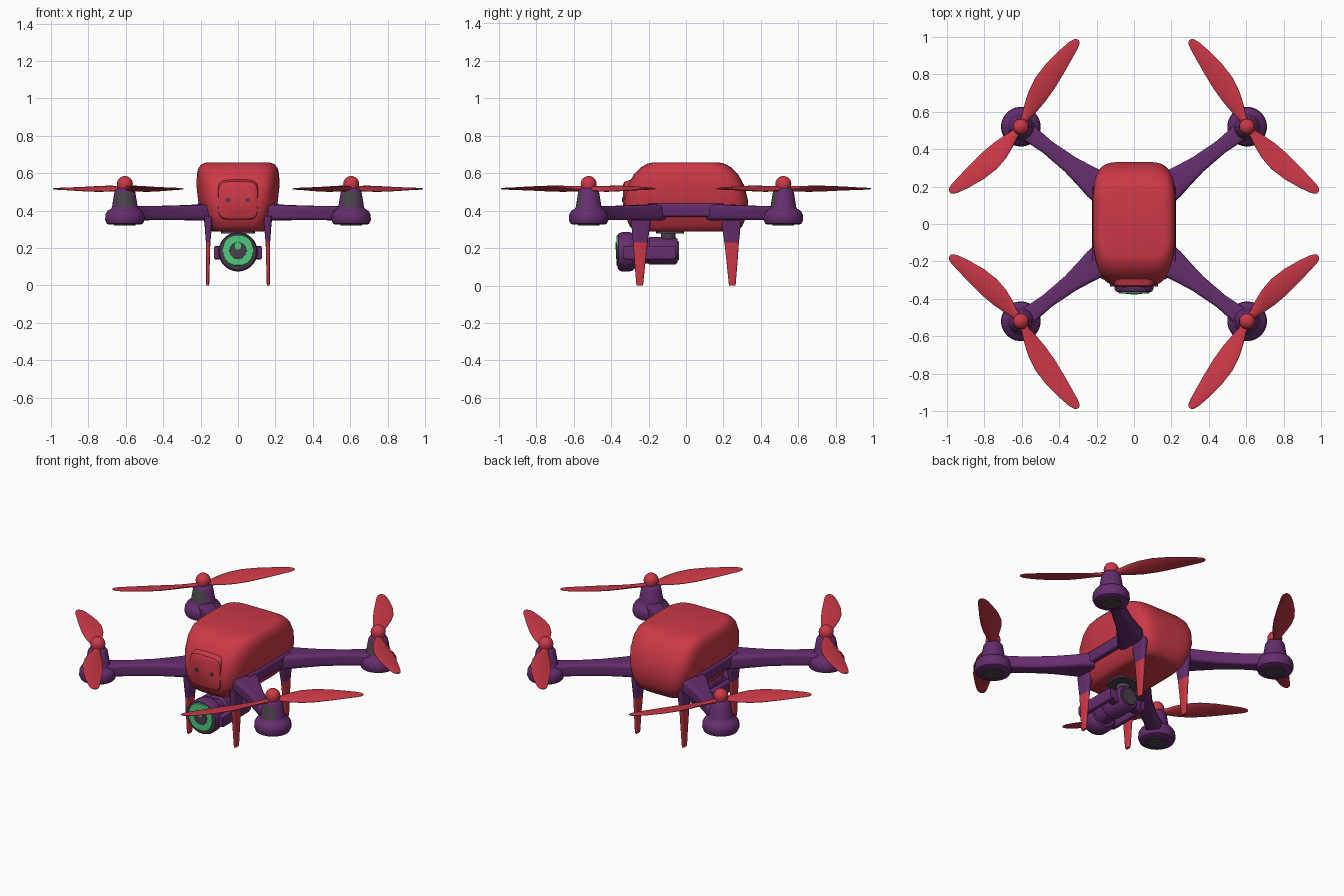
import bpy, bmesh, math
from mathutils import Vector as V

if "Cube" in bpy.data.objects:
    bpy.data.objects.remove(bpy.data.objects["Cube"])


def material(name, rgb):
    m = bpy.data.materials.new(name)
    m.diffuse_color = (*rgb, 1)
    m.use_nodes = True
    m.node_tree.nodes["Principled BSDF"].inputs["Base Color"].default_value = m.diffuse_color
    return m


RED = material("red shell", (0.60, 0.040, 0.062))
PURPLE = material("purple frame", (0.13, 0.026, 0.155))
GREY = material("dark grey", (0.068, 0.052, 0.068))
GREEN = material("green lens", (0.08, 0.58, 0.20))
X, Y, Z = V((1, 0, 0)), V((0, 1, 0)), V((0, 0, 1))


def ring(c, u, v, e=2.0, n=32):
    """Superellipse loop around c with half-axes u and v; e=2 is a circle, larger is boxier."""
    pts = []
    for i in range(n):
        a = 2 * math.pi * (i + 0.5) / n
        co, si = math.cos(a), math.sin(a)
        pts.append(V(c) + u * math.copysign(abs(co) ** (2 / e), co)
                   + v * math.copysign(abs(si) ** (2 / e), si))
    return pts


def loft(name, rings, mats, rule=None, sx=1, sy=1, angle=40):
    """Skin a list of loops, cap both ends, and mirror by the signs sx, sy."""
    bm = bmesh.new()
    loops = [[bm.verts.new((p.x * sx, p.y * sy, p.z)) for p in r] for r in rings]
    n = len(loops[0])
    for a, b in zip(loops, loops[1:]):
        for i in range(n):
            j = (i + 1) % n
            bm.faces.new((a[i], a[j], b[j], b[i]))
    bm.faces.new(loops[0])
    bm.faces.new(loops[-1])
    bmesh.ops.recalc_face_normals(bm, faces=bm.faces)
    if rule:
        for f in bm.faces:
            f.material_index = rule(f.calc_center_median(), f.normal)
    me = bpy.data.meshes.new(name)
    bm.to_mesh(me)
    bm.free()
    for m in mats:
        me.materials.append(m)
    me.shade_smooth()
    me.set_sharp_from_angle(angle=math.radians(angle))
    ob = bpy.data.objects.new(name, me)
    bpy.context.collection.objects.link(ob)
    return ob


def turned_z(x, y, profile, n=32):
    return [ring((x, y, z), X * r, Y * r, 2, n) for z, r in profile]


def turned_y(x, z, profile, e=2, n=32):
    return [ring((x, y, z), X * r, Z * r, e, n) for y, r in profile]


# body shell: stacked rounded rectangles, slightly narrower at the nose
levels = [(0.288, 0.135, 0.255), (0.295, 0.150, 0.275), (0.315, 0.168, 0.300),
          (0.37, 0.195, 0.324), (0.45, 0.213, 0.332), (0.53, 0.222, 0.313),
          (0.595, 0.220, 0.278), (0.63, 0.211, 0.242), (0.65, 0.193, 0.207),
          (0.657, 0.170, 0.180)]
shell = [ring((0, 0, z), X * hx, Y * hy, 5, 64) for z, hx, hy in levels]
for r in shell:
    for p in r:
        p.x *= 1 - 0.13 * max(0, (-p.y - 0.1) / 0.23)
loft("body_shell", shell, [RED], angle=60)

# raised nose panel with two sensor dots
loft("nose_panel", [ring((0, y, 0.455), X * w, Z * h, 5) for y, w, h in
                    ((-0.28, 0.115, 0.115), (-0.328, 0.105, 0.10), (-0.337, 0.092, 0.085))], [RED])
for s in (-1, 1):
    loft("nose_sensor", turned_y(s * 0.052, 0.457, ((-0.335, 0.012), (-0.341, 0.012)), n=16), [GREY])

# side rails joining the arm roots
for s in (-1, 1):
    loft("side_rail", [ring((0.19, y, 0.403), X * 0.034, Z * 0.036, 5)
                       for y in (-0.2, 0, 0.2)], [PURPLE], sx=s)

MX, MY = 0.605, 0.52
root, hub = V((0.2, 0.21, 0.39)), V((MX, MY, 0.385))
axis = (hub - root).normalized()
side = axis.cross(Z).normalized()
blades = [V((0.30, 0.985, 0)) - V((MX, MY, 0)), V((0.985, 0.17, 0)) - V((MX, MY, 0))]

for sx in (-1, 1):
    for sy in (-1, 1):
        tag = ("front" if sy < 0 else "back") + ("_left" if sx < 0 else "_right")

        # arm
        arm = [(-0.12, 0.085, 0.043), (0.0, 0.080, 0.043), (0.14, 0.066, 0.041), (0.35, 0.048, 0.039),
               (0.65, 0.039, 0.038), (0.85, 0.046, 0.038), (1.0, 0.06, 0.036)]
        loft(tag + "_arm", [ring(root.lerp(hub, t), side * w, Z * h, 5) for t, w, h in arm],
             [PURPLE], sx=sx, sy=sy)

        # motor pod: flared foot and tapered can, grey where it faces the front
        pod = ((0.325, 0.085), (0.331, 0.098), (0.35, 0.106), (0.38, 0.104), (0.40, 0.092),
               (0.41, 0.074), (0.42, 0.069), (0.50, 0.056), (0.515, 0.046), (0.525, 0.03))
        loft(tag + "_motor", turned_z(MX, MY, pod), [PURPLE, GREY],
             lambda c, n: int(0.415 < c.z < 0.505 and n.y < -0.62), sx, sy)
        loft(tag + "_motor_cap", turned_z(MX, MY, ((0.320, 0.058), (0.328, 0.058))), [GREY], None, sx, sy)

        # propeller hub
        dome = [(0.505, 0.03), (0.515, 0.037)] + [
            (0.542 + 0.043 * math.sin(a), 0.043 * math.cos(a)) for a in (-0.4, 0, 0.35, 0.7, 1.05, 1.4)]
        loft(tag + "_propeller_hub", turned_z(MX, MY, dome), [RED], None, sx, sy)

        # two twisted, slightly bowed blades
        for d in blades:
            right = d.cross(Z).normalized()
            sections = []
            for t, chord, thick, twist in ((0.0, 0.018, 0.014, 14), (0.1, 0.024, 0.012, 18),
                                           (0.2, 0.040, 0.010, 18), (0.33, 0.055, 0.009, 15),
                                           (0.48, 0.061, 0.008, 12), (0.65, 0.055, 0.007, 9),
                                           (0.82, 0.041, 0.006, 6), (0.93, 0.030, 0.005, 4),
                                           (0.98, 0.020, 0.004, 3), (1.0, 0.008, 0.003, 3)):
                a = math.radians(twist)
                u = right * math.cos(a) + Z * math.sin(a)
                w = Z * math.cos(a) - right * math.sin(a)
                c = V((MX, MY, 0.517)) + d * t + right * 0.02 * math.sin(math.pi * t)
                sections.append(ring(c, u * chord, w * thick, 2, 16))
            loft(tag + "_propeller_blade", sections, [RED], None, sx, sy, 60)

        # leg: purple socket above, red spike below
        leg = ((0.0, 0.247, 0.007, 0.016), (0.012, 0.247, 0.009, 0.019), (0.12, 0.246, 0.010, 0.029),
               (0.23, 0.244, 0.012, 0.039), (0.30, 0.242, 0.018, 0.048), (0.37, 0.240, 0.024, 0.056))
        loft(tag + "_leg", [ring((0.162 - 0.01 * z, y, z), X * w, Y * h, 4, 20) for z, y, w, h in leg],
             [RED, PURPLE], lambda c, n: int(c.z > 0.23), sx, sy)

# gimbal mount under the body
loft("gimbal_plate", [ring((0, -0.085, z), X * 0.09, Y * 0.075, 5) for z in (0.277, 0.30)], [GREY])
loft("gimbal_post", turned_z(0, -0.095, ((0.22, 0.04), (0.285, 0.04))), [GREY])

# gimbal motor behind the camera
loft("gimbal_motor", turned_y(0, 0.185, ((-0.21, 0.06), (-0.195, 0.074), (-0.06, 0.074),
                                         (-0.045, 0.064))), [PURPLE])
loft("gimbal_motor_cap", turned_y(0, 0.185, ((-0.05, 0.054), (-0.038, 0.05))), [GREY])
loft("camera_neck", turned_y(0, 0.18, ((-0.30, 0.07), (-0.19, 0.062))), [PURPLE])

# yoke hugging the camera
for s in (-1, 1):
    loft("gimbal_yoke_arm", [ring((0.112, y, 0.175), X * 0.016, Z * h, 5, 20)
                             for y, h in ((-0.335, 0.03), (-0.32, 0.037), (-0.07, 0.037), (-0.055, 0.03))],
         [PURPLE], sx=s)
loft("gimbal_yoke_bridge", [ring((x, -0.09, 0.175), Y * 0.032, Z * 0.035, 5, 20)
                            for x in (-0.115, 0.115)], [PURPLE])

# camera barrel with a grey front rim
loft("camera_barrel", turned_y(0, 0.18, ((-0.27, 0.085), (-0.283, 0.100), (-0.30, 0.105), (-0.345, 0.105),
                                         (-0.360, 0.098), (-0.366, 0.082))),
     [PURPLE, GREY], lambda c, n: int(n.y < -0.6))
# green lens, dark pupil and green glint
loft("lens", turned_y(0, 0.188, ((-0.362, 0.082), (-0.371, 0.080)), e=2.3), [GREEN])
loft("lens_pupil", turned_y(0, 0.186, ((-0.370, 0.045), (-0.374, 0.044))), [GREY])
loft("lens_glint", turned_y(0, 0.212, ((-0.373, 0.021), (-0.376, 0.020))), [GREEN])
